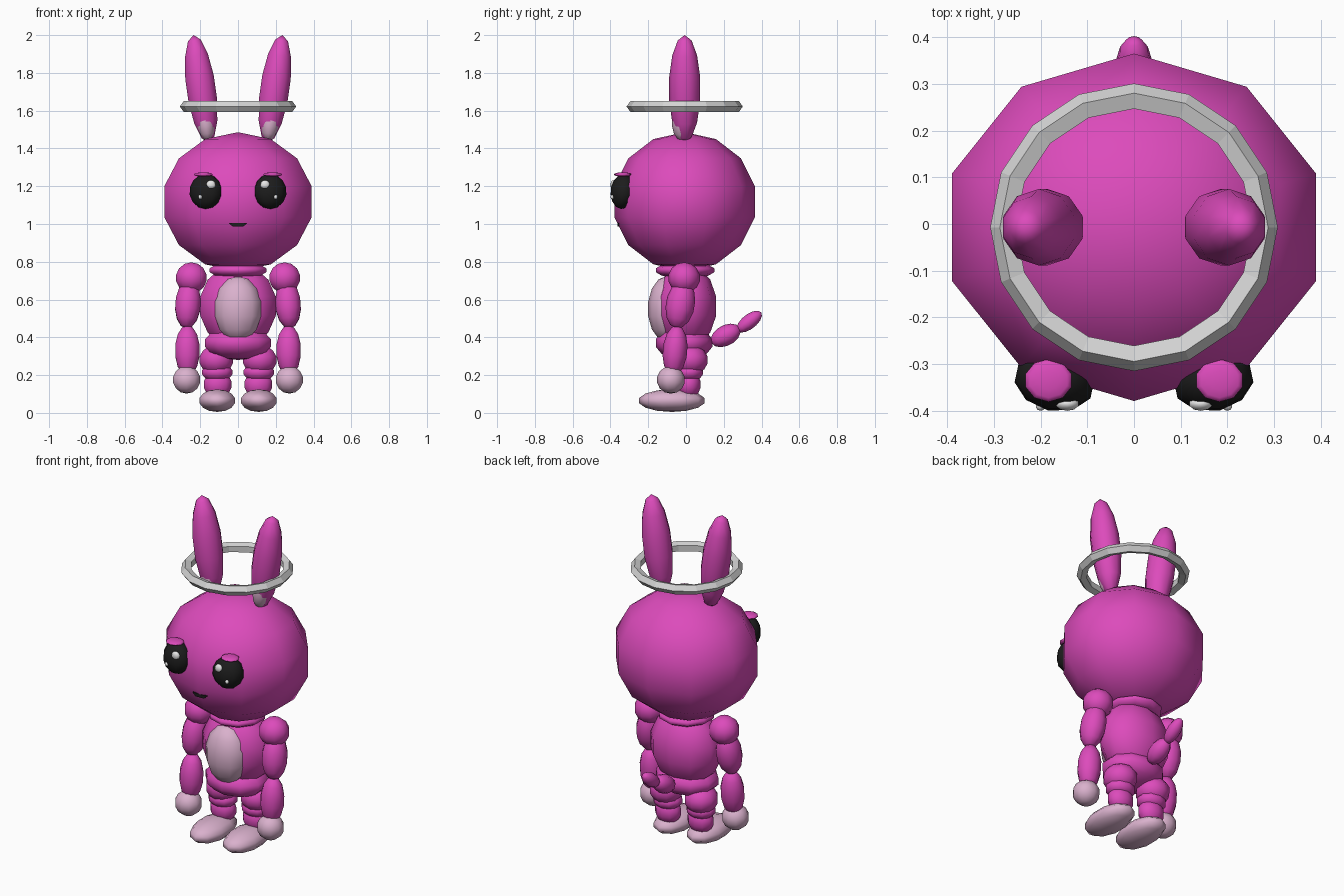
import bpy, bmesh, math
from mathutils import Matrix, Vector

default = bpy.data.objects.get("Cube")
if default:
    bpy.data.objects.remove(default, do_unlink=True)


def material(name, rgb):
    mat = bpy.data.materials.new(name)
    mat.use_nodes = True
    mat.diffuse_color = (*rgb, 1)
    mat.node_tree.nodes["Principled BSDF"].inputs["Base Color"].default_value = (*rgb, 1)
    return mat


MAGENTA = material("magenta", (0.72, 0.07, 0.50))
PINK = material("pale pink", (0.70, 0.44, 0.61))
BLACK = material("black", (0.012, 0.012, 0.012))
WHITE = material("white", (0.8, 0.8, 0.8))
SILVER = material("silver", (0.66, 0.66, 0.66))


def add_object(name, bm, mat, smooth=True):
    bmesh.ops.recalc_face_normals(bm, faces=bm.faces)
    mesh = bpy.data.meshes.new(name)
    bm.to_mesh(mesh)
    bm.free()
    mesh.materials.append(mat)
    for face in mesh.polygons:
        face.use_smooth = smooth
    obj = bpy.data.objects.new(name, mesh)
    bpy.context.collection.objects.link(obj)
    return obj


def ball(name, center, half_size, mat, rx=0, ry=0, rz=0):
    """Low-poly ellipsoid with ten segments; half_size is its true half extent."""
    bm = bmesh.new()
    bmesh.ops.create_uvsphere(bm, u_segments=10, v_segments=7, radius=1)
    reach = [max(v.co[i] for v in bm.verts) for i in range(3)]
    bmesh.ops.scale(bm, vec=[h / r for h, r in zip(half_size, reach)], verts=bm.verts)
    turn = (Matrix.Rotation(math.radians(rz), 4, "Z")
            @ Matrix.Rotation(math.radians(ry), 4, "Y")
            @ Matrix.Rotation(math.radians(rx), 4, "X"))
    bm.transform(Matrix.Translation(Vector(center)) @ turn)
    return add_object(name, bm, mat)


def pair(name, center, half_size, mat, rx=0, ry=0, rz=0):
    x, y, z = center
    for side, s in (("left", 1), ("right", -1)):
        ball(f"{side}_{name}", (s * x, y, z), half_size, mat, rx, s * ry, s * rz)


# Head, neck and body
ball("head", (0, -0.007, 1.118), (0.39, 0.372, 0.368), MAGENTA)
ball("neck", (0, -0.005, 0.755), (0.15, 0.155, 0.045), MAGENTA)
ball("torso", (0, 0, 0.565), (0.20, 0.16, 0.225), MAGENTA)
ball("hips", (0, -0.01, 0.37), (0.175, 0.15, 0.09), MAGENTA)
ball("belly_patch", (0, -0.10, 0.55), (0.122, 0.10, 0.175), PINK)

# Ears
pair("ear", (0.195, -0.007, 1.715), (0.076, 0.082, 0.288), MAGENTA, ry=8)
pair("inner_ear", (0.172, -0.022, 1.54), (0.045, 0.052, 0.10), PINK, ry=8)

# Eyes with highlights and lids
pair("eye", (0.17, -0.335, 1.172), (0.083, 0.064, 0.093), BLACK, rx=-6, rz=12)
pair("large_highlight", (0.143, -0.385, 1.207), (0.024, 0.015, 0.025), WHITE)
pair("small_highlight", (0.200, -0.390, 1.143), (0.010, 0.010, 0.012), WHITE)
pair("eyelid", (0.183, -0.335, 1.262), (0.049, 0.046, 0.012), MAGENTA)

# Mouth plate, a shallow trapezoid
bm = bmesh.new()
corners = [bm.verts.new(p) for p in ((-0.048, -0.354, 1.005), (0.048, -0.354, 1.005),
                                     (0.028, -0.354, 0.986), (-0.028, -0.354, 0.986))]
plate = bm.faces.new(corners)
solid = bmesh.ops.extrude_face_region(bm, geom=[plate])
moved = [g for g in solid["geom"] if isinstance(g, bmesh.types.BMVert)]
bmesh.ops.translate(bm, vec=(0, -0.009, 0), verts=moved)
add_object("mouth", bm, BLACK, smooth=False)

# Arms
pair("shoulder", (0.247, -0.01, 0.715), (0.08, 0.083, 0.082), MAGENTA)
pair("upper_arm", (0.265, -0.03, 0.575), (0.066, 0.075, 0.13), MAGENTA, rx=-10, ry=-4)
pair("forearm", (0.268, -0.058, 0.33), (0.064, 0.064, 0.135), MAGENTA, rx=-5)
pair("hand", (0.272, -0.08, 0.175), (0.071, 0.073, 0.073), PINK)

# Legs and feet
pair("thigh", (0.115, 0.02, 0.28), (0.088, 0.095, 0.08), MAGENTA)
pair("knee", (0.11, 0.015, 0.215), (0.08, 0.075, 0.05), MAGENTA)
pair("shin", (0.108, 0.015, 0.15), (0.073, 0.062, 0.075), MAGENTA)
pair("foot", (0.11, -0.075, 0.065), (0.094, 0.174, 0.06), PINK)

# Tail
ball("tail_base", (0, 0.21, 0.41), (0.05, 0.053, 0.085), MAGENTA, rx=-62)
ball("tail_tip", (0, 0.335, 0.483), (0.037, 0.038, 0.08), MAGENTA, rx=-52)

# Halo: a five-sided section swept around sixteen steps
STEPS, SECTION = 16, 5
bm = bmesh.new()
rings = []
for i in range(STEPS):
    a = math.tau * i / STEPS
    ring = []
    for j in range(SECTION):
        b = math.tau * j / SECTION
        r = 0.278 + 0.03 * math.cos(b)
        ring.append(bm.verts.new((r * math.cos(a), r * math.sin(a) - 0.007,
                                  1.622 + 0.03 * math.sin(b))))
    rings.append(ring)
for i in range(STEPS):
    here, after = rings[i], rings[(i + 1) % STEPS]
    for j in range(SECTION):
        k = (j + 1) % SECTION
        bm.faces.new((here[j], after[j], after[k], here[k]))
halo = add_object("halo", bm, SILVER, smooth=False)
